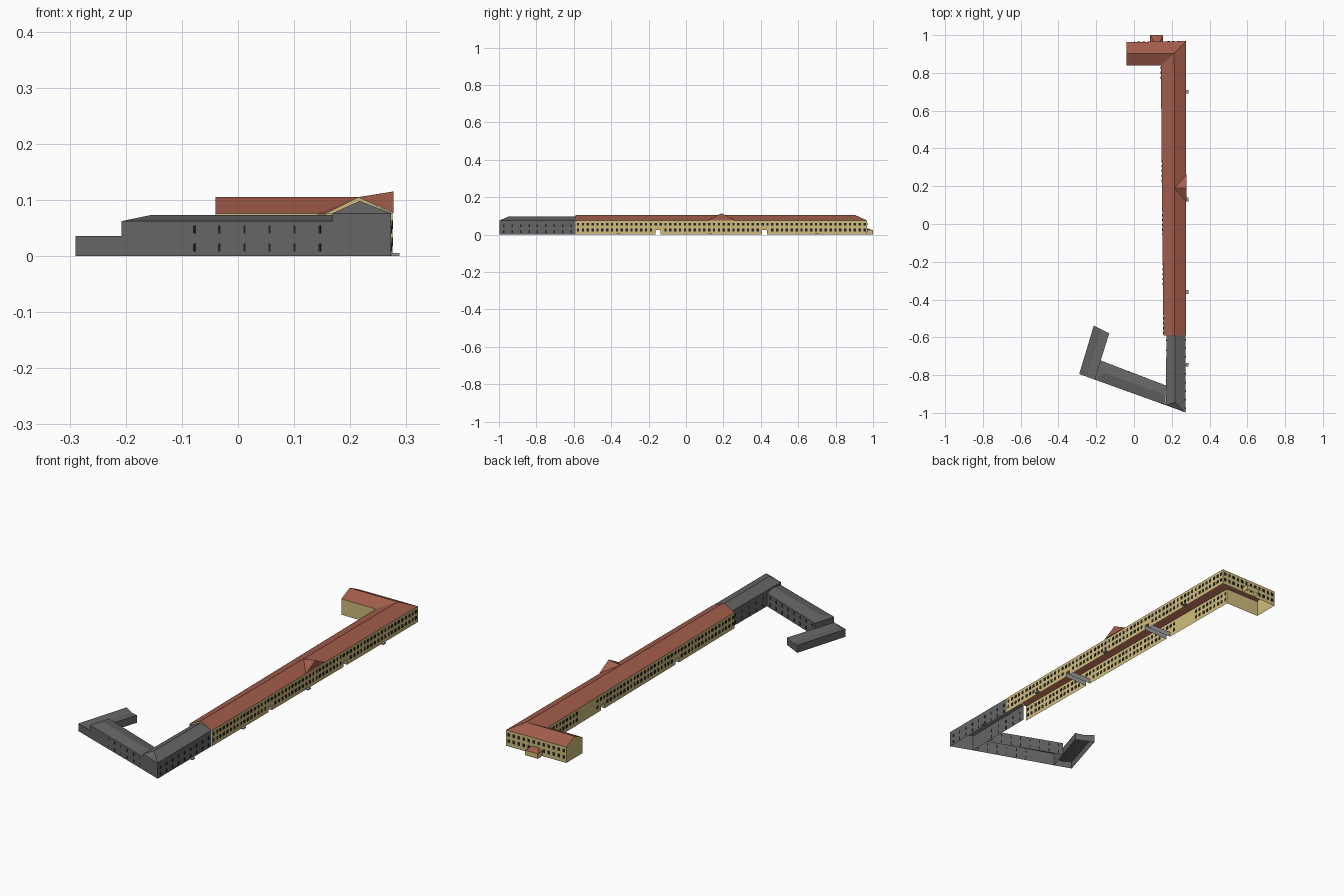
import bpy, bmesh
from mathutils import Vector

if "Cube" in bpy.data.objects:
    bpy.data.objects.remove(bpy.data.objects["Cube"])


def material(name, rgb):
    m = bpy.data.materials.new(name)
    m.diffuse_color = (*rgb, 1)
    m.use_nodes = True
    m.node_tree.nodes["Principled BSDF"].inputs["Base Color"].default_value = m.diffuse_color
    return m


YELLOW = material("yellow_plaster", (0.62, 0.50, 0.20))
RED = material("red_tiles", (0.36, 0.11, 0.07))
BLACK = material("dark_glass", (0.015, 0.015, 0.02))
GREY = material("grey_mass", (0.13, 0.13, 0.13))
STONE = material("grey_stone", (0.35, 0.35, 0.35))


def mesh(name, faces, mat):
    """Flat-shaded object from a list of polygons."""
    bm = bmesh.new()
    for f in faces:
        bm.faces.new([bm.verts.new(p) for p in f])
    bmesh.ops.remove_doubles(bm, verts=bm.verts, dist=1e-5)
    me = bpy.data.meshes.new(name)
    bm.to_mesh(me)
    bm.free()
    me.materials.append(mat)
    ob = bpy.data.objects.new(name, me)
    bpy.context.collection.objects.link(ob)
    return ob


def panel(p, q, z0, z1):
    return [(*p, z0), (*q, z0), (*q, z1), (*p, z1)]


def box(p, q, z0, z1, half):
    """Upright box along the line p-q, 2*half thick."""
    p, q = Vector(p), Vector(q)
    d = (q - p).normalized()
    n = Vector((d.y, -d.x)) * half
    c = [p + n, q + n, q - n, p - n]
    sides = [panel(c[i], c[(i + 1) % 4], z0, z1) for i in range(4)]
    return sides + [[(*v, z1) for v in c], [(*v, z0) for v in reversed(c)]]


def windows(name, p, q, rows, step, width, mat, skip=()):
    """Rows of thin panes along a wall; skip = (y0, y1, top) blank zones."""
    p, q = Vector(p), Vector(q)
    length = (q - p).length
    d = (q - p) / length
    n = int(length / step)
    faces = []
    for i in range(n):
        c = p + d * (length * (i + 0.5) / n)
        for z0, z1 in rows:
            if any(a < c.y < b and z0 < top for a, b, top in skip):
                continue
            faces += box(c - d * width / 2, c + d * width / 2, z0, z1, 0.0012)
    mesh(name, faces, mat)


# Shared measures
E, R = 0.076, 0.105
ROWS = [(0.018, 0.033), (0.048, 0.063)]
PASSAGES = [-0.15, 0.42]
HALF, PTOP = 0.013, 0.024
SE, NE, NW, SW = (0.275, -0.59), (0.275, 0.968), (-0.04, 0.963), (-0.04, 0.84)
IN, S2 = (0.142, 0.84), (0.156, -0.59)


def west_x(y):
    return S2[0] + (IN[0] - S2[0]) * (y - S2[1]) / (IN[1] - S2[1])


# Long yellow walls, pierced by passages
walls = [panel(NE, NW, 0, E), panel(NW, SW, 0, E), panel(SW, IN, 0, E)]
for xf, end in ((lambda y: 0.275, NE[1]), (west_x, IN[1])):
    cuts = [-0.59] + [y + s * HALF for y in PASSAGES for s in (-1, 1)] + [end]
    for i in range(5):
        a, b = cuts[i], cuts[i + 1]
        walls.append(panel((xf(a), a), (xf(b), b), PTOP if i % 2 else 0, E))
walls += [[(*NW, E), (*SW, E), (-0.04, 0.902, R)],
          [(*SE, E), (*S2, E), (0.215, -0.59, R)]]
mesh("main_walls", walls, YELLOW)

# Passage tunnels
tunnels = []
for y in PASSAGES:
    a, b = y - HALF, y + HALF
    for s in (a, b):
        tunnels.append(panel((west_x(s), s), (0.275, s), 0, PTOP))
    tunnels.append([(west_x(a), a, PTOP), (0.275, a, PTOP), (0.275, b, PTOP), (west_x(b), b, PTOP)])
mesh("passage_tunnels", tunnels, STONE)

# L-shaped red roof with hip and valley
corner, south, west = (0.213, 0.904, R), (0.215, -0.59, R), (-0.04, 0.902, R)
mesh("main_roof", [
    [(*SE, E), (*NE, E), corner, south],
    [(*S2, E), south, corner, (*IN, E)],
    [(*NE, E), (*NW, E), west, corner],
    [(*IN, E), corner, west, (*SW, E)]], RED)

# Central gable on the long side
peak, back = (0.277, 0.19, 0.115), (0.215, 0.19, R)
g0, g1 = (0.277, 0.118, E), (0.277, 0.262, E)
mesh("roof_gable", [[g0, g1, peak], [g0, peak, back], [g1, back, peak]], RED)

# Window rows
gaps = [(y - 0.02, y + 0.02, 0.03) for y in PASSAGES]
windows("east_windows", SE, NE, ROWS, 0.0258, 0.0125, BLACK, gaps)
windows("west_windows", S2, IN, ROWS, 0.0258, 0.0125, BLACK, gaps + [(0.48, 0.6, 1)])
windows("north_windows", NE, NW, ROWS, 0.0258, 0.0125, BLACK, )

# Porch on the north side
px0, px1, py0, py1 = 0.086, 0.154, 0.963, 1.0
mesh("porch_walls", [panel((px0, py0), (px0, py1), 0, 0.024),
                     panel((px0, py1), (px1, py1), 0, 0.024),
                     panel((px1, py1), (px1, py0), 0, 0.024)], YELLOW)
t0, t1 = (px0 + 0.018, py0, 0.036), (px1 - 0.018, py0, 0.036)
mesh("porch_roof", [[(px0, py1, 0.024), (px1, py1, 0.024), t1, t0],
                    [(px0, py0, 0.024), (px0, py1, 0.024), t0],
                    [(px1, py0, 0.024), t1, (px1, py1, 0.024)]], RED)

# Door steps along the east side
steps = []
for y in (0.70, 0.13, -0.36, -0.745):
    steps += box((0.281, y - 0.01), (0.281, y + 0.01), 0, 0.005, 0.007)
mesh("door_steps", steps, STONE)

# Grey south block with hipped end
GE, GR = 0.076, 0.098
a, b, c, d = (0.273, -0.59), (0.273, -0.998), (0.168, -0.959), (0.172, -0.59)
hip, end = (0.217, -0.945, GR), (0.217, -0.59, GR)
mesh("south_block", [panel(a, b, 0, GE), panel(b, c, 0, GE), panel(c, d, 0, GE),
                     [(*a, GE), end, hip, (*b, GE)],
                     [(*b, GE), hip, (*c, GE)],
                     [(*c, GE), hip, end, (*d, GE)]], GREY)

# Grey slanting wing
WE, WR = 0.062, 0.073
f0, f1, k1, k0 = (0.168, -0.959), (-0.208, -0.824), (-0.178, -0.722), (0.169, -0.855)
r0, r1 = (0.168, -0.907, WR), (-0.155, -0.787, WR)
mesh("slanting_wing", [panel(f0, f1, 0, WE), panel(f1, k1, 0, WE), panel(k1, k0, 0, WE),
                       [(*f0, WE), r0, r1, (*f1, WE)],
                       [(*f1, WE), r1, (*k1, WE)],
                       [(*k1, WE), r1, r0, (*k0, WE)]], GREY)

# Low end annex with shallow valley roof
H, V = 0.036, 0.030
q = [(-0.208, -0.824), (-0.290, -0.794), (-0.213, -0.538), (-0.131, -0.579)]
m0, m1 = (-0.249, -0.809, V), (-0.172, -0.5585, V)
annex = [panel(q[i], q[(i + 1) % 4], 0, V) for i in range(4)]
annex += [panel(q[1], q[2], V, H), panel(q[3], q[0], V, H), panel(q[0], q[1], V, H),
          [(*q[2], V), m1, (*q[2], H)], [(*q[3], V), (*q[3], H), m1],
          [(*q[1], H), m0, m1, (*q[2], H)], [(*q[0], H), (*q[3], H), m1, m0]]
mesh("end_annex", annex, GREY)

# Narrow windows on the grey parts
GROWS = [(0.008, 0.022), (0.040, 0.054)]
windows("south_block_windows", a, b, GROWS, 0.045, 0.008, BLACK)
windows("block_inner_windows", (0.169, -0.85), d, GROWS, 0.045, 0.008, BLACK)
windows("wing_front_windows", (0.168, -0.959), (-0.1, -0.863), GROWS, 0.046, 0.004, BLACK)
windows("wing_inner_windows", k0, k1, GROWS, 0.046, 0.006, BLACK)
